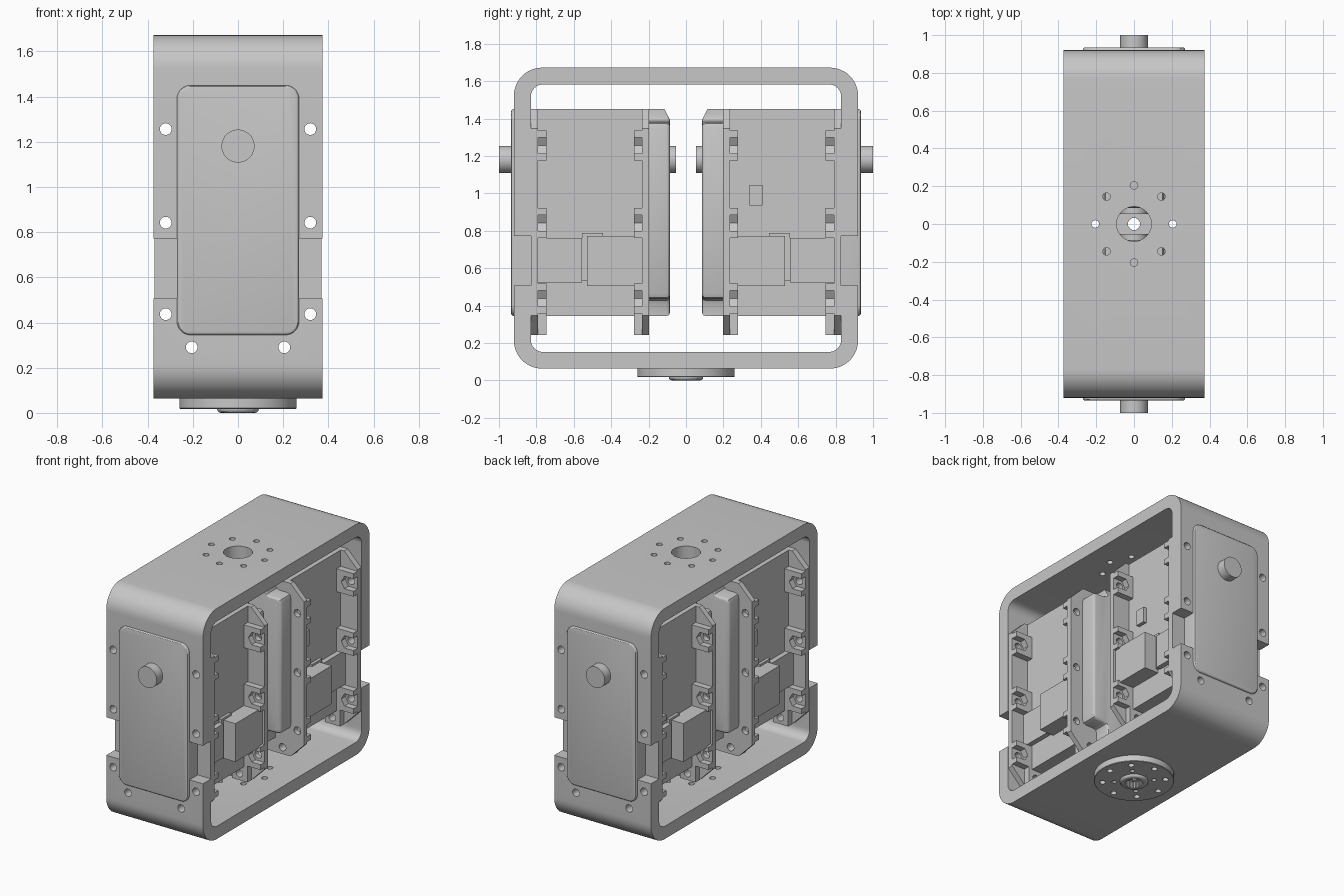
import bpy, bmesh
from math import sin, cos, pi, radians
from mathutils import Matrix

if "Cube" in bpy.data.objects:
    bpy.data.objects.remove(bpy.data.objects["Cube"], do_unlink=True)

grey = bpy.data.materials.new("light_grey")
grey.use_nodes = True
COLOUR = (0.57, 0.57, 0.57, 1)
grey.diffuse_color = COLOUR
grey.node_tree.nodes["Principled BSDF"].inputs["Base Color"].default_value = COLOUR

PLANES = {"x": lambda u, v, w: (w, u, v),
          "y": lambda u, v, w: (u, w, v),
          "z": lambda u, v, w: (u, v, w)}


def circle(cu, cv, r, n=32):
    return [(cu + r * cos(2 * pi * i / n), cv + r * sin(2 * pi * i / n)) for i in range(n)]


def rounded_rect(u0, u1, v0, v1, r, n=8):
    pts = []
    corners = [(u1 - r, v1 - r), (u0 + r, v1 - r), (u0 + r, v0 + r), (u1 - r, v0 + r)]
    for k, (cu, cv) in enumerate(corners):
        for i in range(n + 1):
            a = pi / 2 * (k + i / n)
            pts.append((cu + r * cos(a), cv + r * sin(a)))
    return pts


def mirrored(half):
    """Close a right-hand outline with its mirror image."""
    return half + [(-u, v) for u, v in reversed(half)]


def prism(name, outlines, axis, a, b, bevel=0, segments=3):
    """Extrude outlines along an axis from a to b; bevel rounds the rim at b."""
    bm = bmesh.new()
    place = PLANES[axis]
    rim = []
    for pts in outlines:
        lo = [bm.verts.new(place(u, v, a)) for u, v in pts]
        hi = [bm.verts.new(place(u, v, b)) for u, v in pts]
        bm.faces.new(lo)
        rim += list(bm.faces.new(hi).edges)
        for i in range(len(pts)):
            j = (i + 1) % len(pts)
            bm.faces.new((lo[i], lo[j], hi[j], hi[i]))
    bmesh.ops.recalc_face_normals(bm, faces=bm.faces)
    if bevel:
        bmesh.ops.bevel(bm, geom=rim, offset=bevel, segments=segments,
                        profile=0.5, affect="EDGES", clamp_overlap=True)
    mesh = bpy.data.meshes.new(name)
    bm.to_mesh(mesh)
    bm.free()
    obj = bpy.data.objects.new(name, mesh)
    bpy.context.collection.objects.link(obj)
    return obj


def box(name, x0, x1, y0, y1, z0, z1):
    return prism(name, [[(x0, z0), (x1, z0), (x1, z1), (x0, z1)]], "y", y0, y1)


def cut(obj, cutters):
    """Subtract the cutters one after another and bake the result."""
    for c in cutters:
        m = obj.modifiers.new("cut", "BOOLEAN")
        m.object, m.operation, m.solver = c, "DIFFERENCE", "EXACT"
    dg = bpy.context.evaluated_depsgraph_get()
    mesh = bpy.data.meshes.new_from_object(obj.evaluated_get(dg))
    obj.modifiers.clear()
    obj.data = mesh
    return obj


# Shared cutters: screw holes through the walls and through the plates
SCREW_Z = (0.437, 0.842, 1.256)
screws = [circle(s * 0.32, z, 0.026, 20) for s in (-1, 1) for z in SCREW_Z]
screws += [circle(s * 0.205, 0.29, 0.026, 20) for s in (-1, 1)]
wall_holes = prism("wall_hole_cutter", screws, "y", -1.2, 1.2)
ring = [circle(0.205 * cos(k * pi / 4), 0.205 * sin(k * pi / 4), 0.02, 16) for k in range(8)]
plate_holes = prism("plate_hole_cutter", ring + [circle(0, 0, 0.092)], "z", -0.2, 2)
inner = prism("frame_opening_cutter", [rounded_rect(-0.83, 0.83, 0.152, 1.582, 0.065)],
              "x", -0.6, 0.6)
notch = prism("cable_notch_cutter",
              [[(s * 0.27, 0.507), (s * 0.5, 0.507), (s * 0.5, 0.772), (s * 0.27, 0.772)]
               for s in (-1, 1)], "y", -1.2, 1.2)
slope = prism("cover_slope_cutter", [[(-0.125, 1.47), (-0.05, 1.47), (-0.05, 1.32)]],
              "x", -0.5, 0.5)
cutters = [wall_holes, plate_holes, inner, notch, slope]

# Outer frame: a rounded loop
frame = prism("outer_frame", [rounded_rect(-0.92, 0.92, 0.063, 1.672, 0.15, 12)],
              "x", -0.373, 0.373)
parts = [cut(frame, [inner, wall_holes, plate_holes, notch])]

# Round horn under the frame with a splined bore
horn_ring = [circle(0.13 * cos(k * pi / 2 + pi / 4), 0.13 * sin(k * pi / 2 + pi / 4), 0.015, 12)
             for k in range(4)]
horn_holes = prism("horn_hole_cutter", ring + horn_ring + [circle(0, 0, 0.032)], "z", -0.2, 0.3)
teeth = 24
spline = [((0.062 if i % 4 < 2 else 0.053) * cos(2 * pi * i / (4 * teeth)),
           (0.062 if i % 4 < 2 else 0.053) * sin(2 * pi * i / (4 * teeth)))
          for i in range(4 * teeth)]
bore = prism("spline_cutter", [spline], "z", -0.1, 0.045)
cutters += [horn_holes, bore]
plate = prism("horn_plate", [circle(0, 0, 0.26, 64)], "z", 0.063, 0.018, 0.003, 1)
parts.append(cut(plate, [horn_holes, bore]))
boss = prism("horn_boss", [circle(0, 0, 0.092, 48)], "z", 0.018, 0, 0.016, 3)
parts.append(cut(boss, [bore]))

# Servo unit, modelled at the front
cover_half = [(0.15, 0.345), (0.15, 0.405), (0.16, 0.428), (0.18, 0.435),
              (0.24, 0.435), (0.262, 0.443), (0.27, 0.465),
              (0.27, 1.35), (0.262, 1.372), (0.24, 1.38),
              (0.18, 1.38), (0.16, 1.387), (0.15, 1.41), (0.15, 1.45)]
rear_cover = prism("servo_rear_cover", [mirrored(cover_half)], "y", -0.198, -0.086, 0.018)
servo = [box("servo_body", -0.24, 0.24, -0.80, -0.22, 0.345, 1.45),
         prism("servo_front_cover", [rounded_rect(-0.27, 0.27, 0.345, 1.45, 0.06)],
               "y", -0.82, -0.935, 0.012),
         cut(rear_cover, [slope]),
         prism("servo_shaft", [circle(0, 1.181, 0.073, 40)], "y", -1, -0.054)]

# Flanges with screw lugs, each lug with an open nut pocket
flange_half = [(0.267, 0.243), (0.37, 0.346), (0.37, 1.347), (0.267, 1.45)]
lug_half = [(0.23, 0.08), (0.37, 0.08), (0.37, 0.043), (0.3, 0.043), (0.275, 0)]
lug_outline = lug_half + [(u, -v) for u, v in reversed(lug_half[:-1])]
for end, y0, y1, l0, l1 in (("front", -0.83, -0.79, -0.79, -0.745),
                            ("rear", -0.235, -0.198, -0.278, -0.235)):
    flange = prism(end + "_flange", [mirrored(flange_half)], "y", y0, y1)
    servo.append(cut(flange, [wall_holes]))
    for s, side in ((1, "left"), (-1, "right")):
        name = end + "_" + side
        lower = box(name + "_lower_lug", s * 0.15, s * 0.267, l0, l1, 0.243, 0.36)
        servo.append(cut(lower, [wall_holes]))
        for z in SCREW_Z:
            pts = [(s * u, z + v) for u, v in lug_outline]
            servo.append(prism(name + "_lug", [pts], "y", l0, l1))

# Cable sockets on both sides
for s, side in ((1, "left"), (-1, "right")):
    servo.append(box(side + "_socket", s * 0.23, s * 0.352, -0.53, -0.235, 0.505, 0.772))
    servo.append(box(side + "_plug", s * 0.23, s * 0.275, -0.79, -0.555, 0.523, 0.76))
    servo.append(box(side + "_socket_rib", s * 0.23, s * 0.26, -0.555, -0.445, 0.53, 0.787))
servo.append(box("indicator_tab", -0.265, -0.23, -0.41, -0.34, 0.935, 1.045))

# The second unit is the first one turned half round
turn = Matrix.Rotation(pi, 4, "Z")
for obj in servo:
    twin = obj.copy()
    twin.data = obj.data.copy()
    twin.data.transform(turn)
    twin.name = "back_" + obj.name
    bpy.context.collection.objects.link(twin)
    parts += [obj, twin]

for c in cutters:
    bpy.data.objects.remove(c, do_unlink=True)

# Finish: one colour, smooth rounds with sharp edges
bpy.ops.object.select_all(action="DESELECT")
for obj in parts:
    obj.data.materials.clear()
    obj.data.materials.append(grey)
    obj.select_set(True)
bpy.context.view_layer.objects.active = frame
bpy.ops.object.shade_smooth_by_angle(angle=radians(30))
